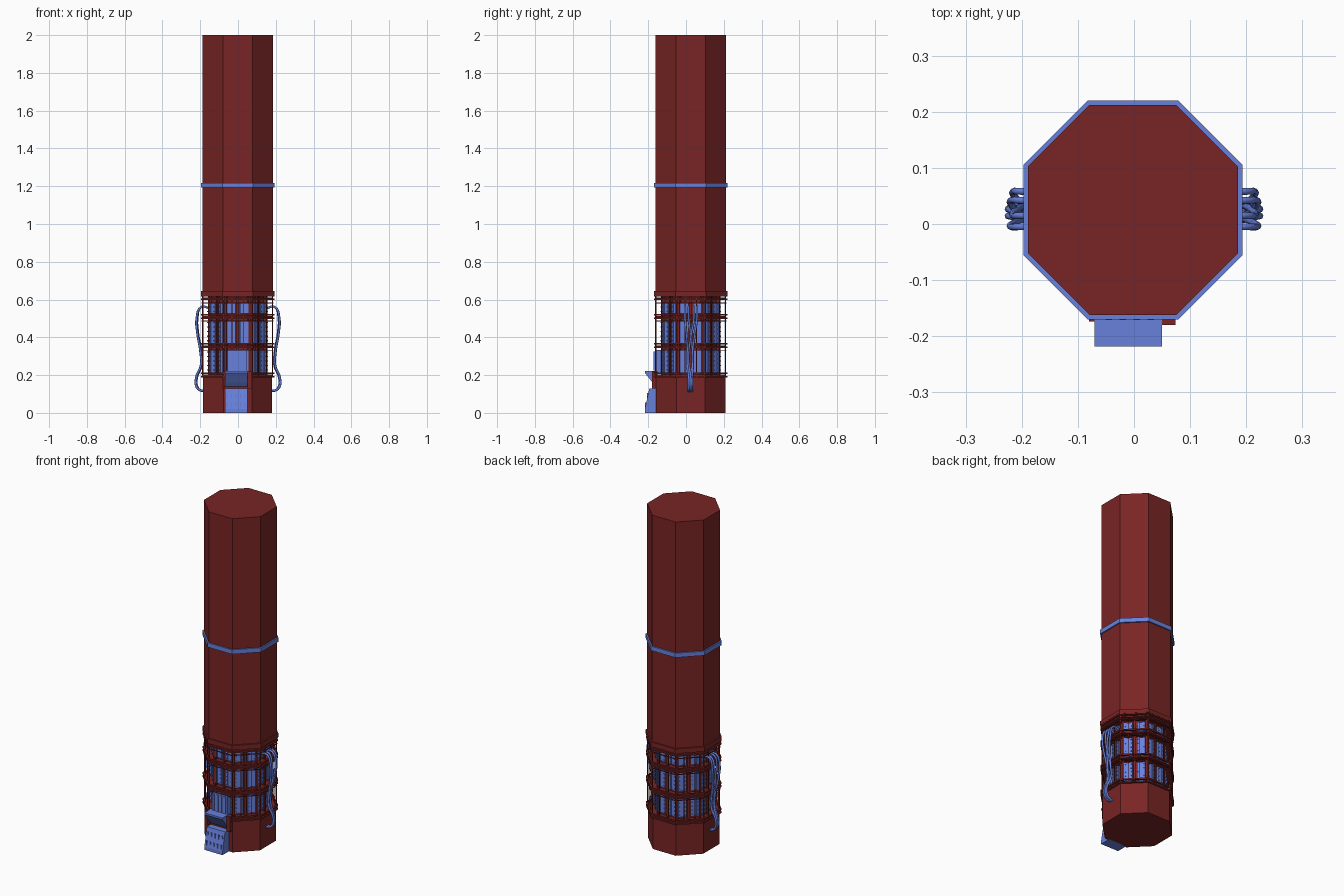
import bpy, bmesh, math
from mathutils import Vector, Matrix

cube = bpy.data.objects.get("Cube")
if cube:
    bpy.data.objects.remove(cube)

CX, CY = -0.002, 0.025
STEP = math.pi / 4
CORNER = math.cos(STEP / 2)


def material(name, rgb):
    m = bpy.data.materials.new(name)
    m.use_nodes = True
    m.diffuse_color = (*rgb, 1)
    m.node_tree.nodes["Principled BSDF"].inputs["Base Color"].default_value = (*rgb, 1)
    return m


RED = material("dark red", (0.19, 0.018, 0.018))
BLUE = material("cornflower blue", (0.14, 0.22, 0.72))


def finish(name, bm, mat):
    bmesh.ops.recalc_face_normals(bm, faces=bm.faces)
    mesh = bpy.data.meshes.new(name)
    bm.to_mesh(mesh)
    bm.free()
    mesh.materials.append(mat)
    ob = bpy.data.objects.new(name, mesh)
    bpy.context.collection.objects.link(ob)
    return ob


def add_box(bm, x, y, z, frame=Matrix()):
    """Box spanning the (low, high) pairs x, y, z, placed by frame."""
    size = Matrix.Diagonal((x[1] - x[0], y[1] - y[0], z[1] - z[0], 1))
    mid = Matrix.Translation([sum(p) / 2 for p in (x, y, z)])
    bmesh.ops.create_cube(bm, size=1, matrix=frame @ mid @ size)


def octagon(bm, a, z):
    return [bm.verts.new((CX + a / CORNER * math.cos((i + .5) * STEP),
                          CY + a / CORNER * math.sin((i + .5) * STEP), z)) for i in range(8)]


def bridge(bm, p, q):
    for i in range(8):
        j = (i + 1) % 8
        bm.faces.new((p[i], p[j], q[j], q[i]))


def prism(name, a, z0, z1, mat):
    bm = bmesh.new()
    lo, hi = octagon(bm, a, z0), octagon(bm, a, z1)
    bridge(bm, lo, hi)
    bm.faces.new(lo)
    bm.faces.new(hi)
    return finish(name, bm, mat)


def add_ring(bm, inner, outer, z0, z1):
    loops = [octagon(bm, a, z) for a, z in ((inner, z0), (outer, z0), (outer, z1), (inner, z1))]
    for k in range(4):
        bridge(bm, loops[k], loops[(k + 1) % 4])


def side_frame(i):
    """Frame whose +x points out of octagon side i, y along it."""
    return Matrix.Translation((CX, CY, 0)) @ Matrix.Rotation(i * STEP, 4, 'Z')


def extrude_profile(name, points, x0, x1, mat):
    """Closed (y, z) outline swept along x."""
    bm = bmesh.new()
    a = [bm.verts.new((x0, y, z)) for y, z in points]
    b = [bm.verts.new((x1, y, z)) for y, z in points]
    n = len(points)
    bm.faces.new(a)
    bm.faces.new(b)
    for i in range(n):
        j = (i + 1) % n
        bm.faces.new((a[i], a[j], b[j], b[i]))
    return finish(name, bm, mat)


# Tower body
prism("base", 0.183, 0, 0.19, RED)
prism("inner_core", 0.142, 0.19, 0.62, RED)
prism("upper_column", 0.187, 0.62, 2.0, RED)
for label, a, z0, z1, mat in (("collar", 0.195, 0.622, 0.645, RED),
                              ("blue_band", 0.195, 1.192, 1.218, BLUE)):
    bm = bmesh.new()
    add_ring(bm, 0.18, a, z0, z1)
    finish(label, bm, mat)

# Gallery floors and their hand rails
bm = bmesh.new()
for z in (0.19, 0.345, 0.5, 0.6):
    add_ring(bm, 0.14, 0.185, z, z + 0.012)
    add_ring(bm, 0.183, 0.194, z + 0.016, z + 0.024)
    add_ring(bm, 0.183, 0.194, z - 0.002, z + 0.006)
for z in (0.33, 0.485, 0.58):
    add_ring(bm, 0.184, 0.19, z, z + 0.004)
finish("gallery_rings", bm, RED)

# Thin posts at the corners and along each gallery side
bm = bmesh.new()
for i in range(8):
    for y in (-0.075, -0.03, 0.03, 0.075):
        add_box(bm, (0.184, 0.188), (y - 0.002, y + 0.002), (0.19, 0.62), side_frame(i))
finish("gallery_posts", bm, RED)

# Red ribs at the middle of each side and at the corners
bm = bmesh.new()
for i in range(8):
    add_box(bm, (0.13, 0.156), (-0.007, 0.007), (0.19, 0.62), side_frame(i))
    add_box(bm, (0.13, 0.168), (-0.006, 0.006), (0.19, 0.62), side_frame(i + 0.5))
finish("core_ribs", bm, RED)

# Blue equipment racks with bolted rails, two per side on three levels
bm = bmesh.new()
for i in range(8):
    f = side_frame(i)
    for s in (-1, 1):
        y0, y1 = sorted((s * 0.012, s * 0.058))
        for z0, z1 in ((0.215, 0.335), (0.37, 0.49), (0.525, 0.585)):
            add_box(bm, (0.135, 0.153), (y0, y1), (z0, z1), f)
            for y in (y0 + 0.007, y1 - 0.007):
                add_box(bm, (0.15, 0.158), (y - 0.006, y + 0.006), (z0, z1), f)
                for k in range(round((z1 - z0) / 0.024)):
                    z = z0 + 0.012 + k * 0.024
                    add_box(bm, (0.157, 0.161), (y - 0.003, y + 0.003), (z - 0.003, z + 0.003), f)
finish("equipment_racks", bm, BLUE)

# Front entrance: sloped foot, overhanging hood and the tall panel above
extrude_profile("entrance_foot", [(-0.218, 0), (-0.15, 0), (-0.15, 0.13), (-0.194, 0.13),
                                  (-0.218, 0.02)], -0.07, 0.05, BLUE)
extrude_profile("entrance_hood", [(-0.218, 0.222), (-0.15, 0.222), (-0.15, 0.13),
                                  (-0.177, 0.16), (-0.218, 0.212)], -0.07, 0.05, BLUE)
bm = bmesh.new()
add_box(bm, (-0.055, 0.045), (-0.165, -0.13), (0.21, 0.33))
for x in (-0.045, -0.02, 0.005, 0.03):
    add_box(bm, (x - 0.006, x + 0.006), (-0.171, -0.16), (0.225, 0.325))
finish("entrance_panel", bm, BLUE)
bm = bmesh.new()
add_box(bm, (0.05, 0.074), (-0.18, -0.15), (0.13, 0.22))
add_box(bm, (-0.08, -0.07), (-0.174, -0.15), (0.13, 0.22))
finish("entrance_side_blocks", bm, RED)
bm = bmesh.new()
for k in range(5):
    x = -0.058 + k * 0.024
    for z in (0.03, 0.08):
        lean = -0.218 + (z - 0.02) * 0.218
        add_box(bm, (x - 0.003, x + 0.003), (lean - 0.002, lean + 0.02), (z, z + 0.025))
finish("entrance_foot_slats", bm, BLUE)

# Drooping cables on both flanks, fanned at the top and gathered at the bottom
for side, label in ((1, "left"), (-1, "right")):
    for k, (top, mid, low) in enumerate(((-0.005, 0.008, 0.014), (0.015, 0.034, 0.02),
                                         (0.042, 0.016, 0.026), (0.058, 0.036, 0.032))):
        out = 0.004 * (k % 2)
        path = [(0.15, top, 0.555), (0.195, top, 0.56), (0.219 - out, top, 0.5),
                (0.215 - out, (top + mid) / 2, 0.42), (0.2 - out, mid, 0.33),
                (0.197 - out, mid, 0.25), (0.222 - out, low, 0.185),
                (0.218 - out, low, 0.135), (0.195, low, 0.118), (0.17, low, 0.118)]
        cu = bpy.data.curves.new(f"{label}_cable_{k + 1}", 'CURVE')
        cu.dimensions = '3D'
        cu.bevel_depth = 0.006
        cu.bevel_resolution = 2
        cu.resolution_u = 5
        cu.use_fill_caps = True
        sp = cu.splines.new('BEZIER')
        sp.bezier_points.add(len(path) - 1)
        for bp, (x, y, z) in zip(sp.bezier_points, path):
            bp.co = Vector((side * x, y, z))
            bp.handle_left_type = bp.handle_right_type = 'AUTO'
        cu.materials.append(BLUE)
        bpy.context.collection.objects.link(bpy.data.objects.new(cu.name, cu))
